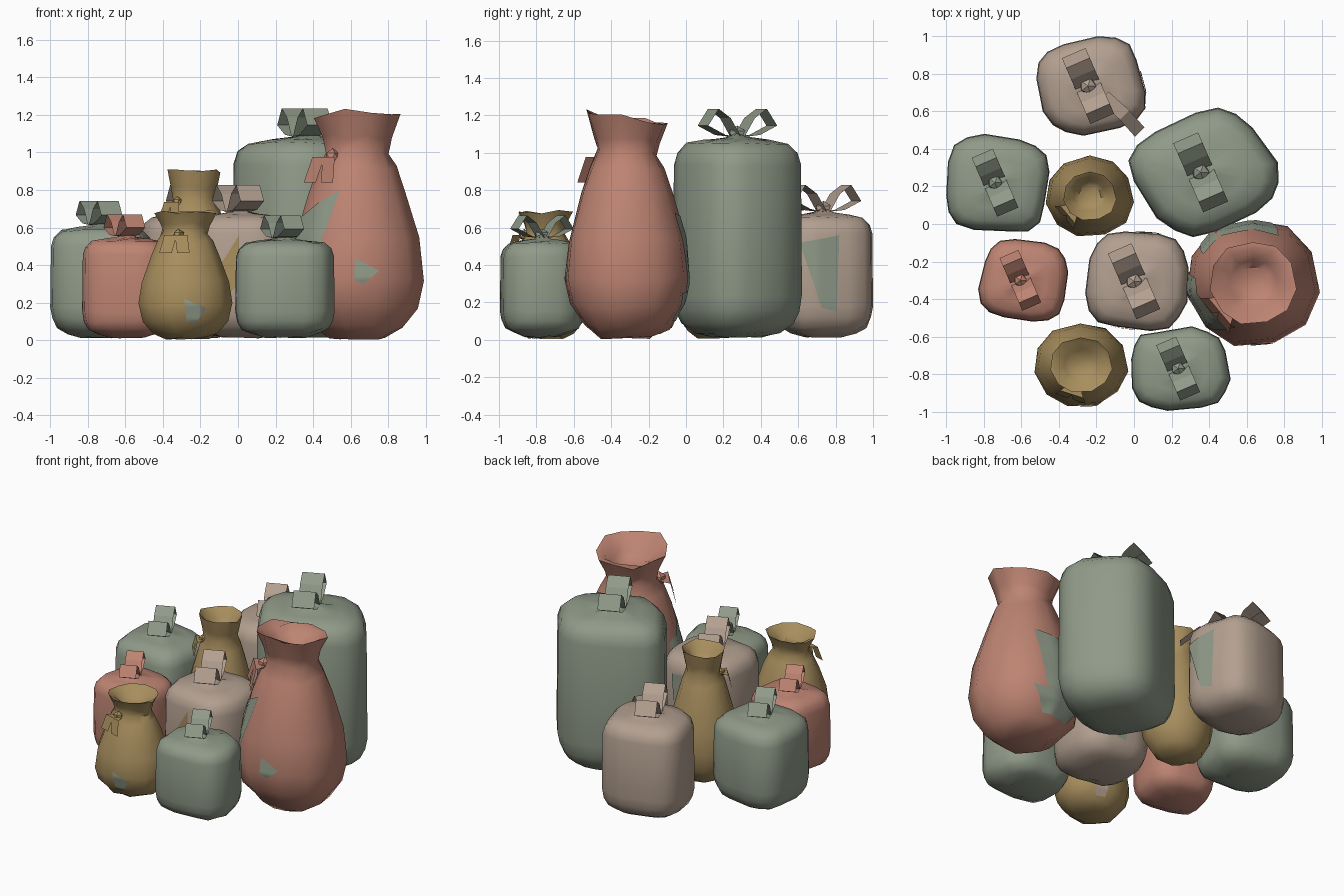
import bpy, bmesh, random
from math import cos, sin, radians, pi, copysign
from mathutils import Vector
from mathutils.bvhtree import BVHTree

random.seed(4)
if "Cube" in bpy.data.objects:
    bpy.data.objects.remove(bpy.data.objects["Cube"])


def make_material(name, rgb):
    mat = bpy.data.materials.new(name)
    mat.use_nodes = True
    mat.diffuse_color = (*rgb, 1)
    bsdf = mat.node_tree.nodes["Principled BSDF"]
    bsdf.inputs["Base Color"].default_value = (*rgb, 1)
    bsdf.inputs["Roughness"].default_value = 0.9
    return mat


GREEN = make_material("sage green cloth", (0.28, 0.325, 0.25))
RED = make_material("terracotta cloth", (0.51, 0.23, 0.17))
PINK = make_material("dusty pink cloth", (0.45, 0.35, 0.28))
YELLOW = make_material("ochre cloth", (0.39, 0.27, 0.11))

smooth_parts = []


def finish(name, bm, mat, smooth=False):
    mesh = bpy.data.meshes.new(name)
    bm.to_mesh(mesh)
    bm.free()
    mesh.materials.append(mat)
    obj = bpy.data.objects.new(name, mesh)
    bpy.context.collection.objects.link(obj)
    if smooth:
        smooth_parts.append(obj)


def loft(rings, closed=True):
    """Skin a list of point rings, bottom to top; closed rings get caps."""
    bm = bmesh.new()
    rows = [[bm.verts.new(p) for p in ring] for ring in rings]
    n = len(rows[0])
    for low, high in zip(rows, rows[1:]):
        for j in range(n if closed else n - 1):
            k = (j + 1) % n
            bm.faces.new((low[j], low[k], high[k], high[j]))
    if closed:
        bm.faces.new(rows[0][::-1])
        bm.faces.new(rows[-1])
    return bm


def footprint(sides, power, turn, hx, hy):
    """Rounded-square outline, turned, then fitted to the half widths."""
    pts = []
    for i in range(sides):
        a = 2 * pi * (i + 0.5) / sides
        c, s = cos(a), sin(a)
        x = copysign(abs(c) ** (2 / power), c)
        y = copysign(abs(s) ** (2 / power), s)
        t = radians(turn)
        wobble = random.uniform(0.95, 1.03)
        pts.append(Vector((x * cos(t) - y * sin(t), x * sin(t) + y * cos(t))) * wobble)
    for axis, half in ((0, hx), (1, hy)):
        lo, hi = min(p[axis] for p in pts), max(p[axis] for p in pts)
        for p in pts:
            p[axis] = (2 * (p[axis] - lo) / (hi - lo) - 1) * half
    return pts


def body(name, mat, centre, outline, profile, jitter, lean=0):
    """Bag skin; lean tips the upper rings down towards the back."""
    cx, cy = centre
    tall = max(z for r, z in profile)
    rings = []
    for r, z in profile:
        tip = lean * (z / tall) ** 6
        rings.append([(cx + p.x * r, cy + p.y * r,
                       max(0.005, z - tip * p.y * r + random.uniform(-jitter, jitter)))
                      for p in outline])
    bm = loft(rings)
    tree = BVHTree.FromBMesh(bm)
    finish(name, bm, mat, True)
    return tree


def strip(name, mat, path, across):
    """Flat ribbon: a path swept sideways."""
    finish(name, loft([[p - across for p in path], [p + across for p in path]], False), mat)


def knot(name, mat, spot, radius):
    bm = bmesh.new()
    bmesh.ops.create_icosphere(bm, subdivisions=1, radius=radius)
    bmesh.ops.translate(bm, verts=bm.verts, vec=spot)
    finish(name, bm, mat)


def patch(name, mat, tree, centre, corners, n=10):
    """Sewn patch laid on a bag; corners are (angle, height)."""
    a, b, c, d = (Vector(p) for p in corners)
    rows = []
    for i in range(n + 1):
        row = []
        for j in range(n + 1):
            ang, z = a.lerp(b, j / n).lerp(d.lerp(c, j / n), i / n)
            out = Vector((cos(radians(ang)), sin(radians(ang)), 0))
            start = Vector((*centre, z)) + out * 2
            hit = tree.ray_cast(start, -out)[0]
            row.append(hit + out * 0.006)
        rows.append(row)
    bm = loft(rows, False)
    bmesh.ops.recalc_face_normals(bm, faces=bm.faces)
    finish(name, bm, mat, True)


def bow_bag(name, mat, centre, half, height, turn, bow):
    """Boxy bundle gathered on top under a two-loop bow."""
    c = 0.3 * min(half)
    profile = [(0.4, 0.015), (0.66, 0.035), (0.87, 0.85 * c), (0.96, 1.5 * c), (1, 2.3 * c),
               (0.985, height - 1.3 * c), (0.93, height - 0.65 * c),
               (0.79, height - 0.2 * c), (0.52, height - 0.03 * c),
               (0.2, height + 0.01), (0.08, height + 0.03)]
    tree = body(name + "_body", mat, centre, footprint(16, 3.1, turn, *half), profile, 0.005)
    top = Vector((centre[0] - 0.015, centre[1], height + 0.015))
    along, across = Vector((0.4, -0.92, 0)), Vector((0.92, 0.4, 0))
    loop = [(0.01, 0), (0.07, 0.1), (0.14, 0.15), (0.2, 0.06), (0.1, 0.01), (0.01, 0)]
    for side, label in ((1, "front"), (-1, "back")):
        path = [top + along * side * u * bow + Vector((0, 0, v * bow)) for u, v in loop]
        strip(f"{name}_{label}_bow_loop", mat, path, across * 0.072 * bow)
    knot(name + "_knot", mat, top + Vector((0, 0, 0.01)), 0.05 * bow)
    return tree


def neck_sack(name, mat, centre, half, height, rim, tie_angle, lean=0):
    """Pear-shaped sack with a pinched neck and flared open mouth."""
    profile = [(0.42, 0.01), (0.68, 0.055), (0.91, 0.15), (1, 0.27), (0.93, 0.44),
               (0.73, 0.64), (0.59, 0.75), (0.47, 0.82), (0.52, 0.88), (rim, 0.975),
               (rim - 0.1, 0.955), (0.36, 0.91), (0.25, 0.88)]
    outline = footprint(11, 2.2, 10, *half)
    tree = body(name + "_body", mat, centre, outline,
                [(r, z * height) for r, z in profile], 0.016 * height, lean)
    # knot at the neck with two loose ends
    a = radians(tie_angle)
    out, side = Vector((cos(a), sin(a), 0)), Vector((-sin(a), cos(a), 0))
    size = half[0]
    start = Vector((*centre, height * 0.8)) + out * size * 0.48
    knot(name + "_knot", mat, start, size * 0.13)
    for s in (1, -1):
        path = [start, start + (out * 0.18 + side * s * 0.12) * size,
                start + (out * 0.28 + side * s * 0.2) * size - Vector((0, 0, size * 0.38))]
        strip(f"{name}_tie_end_{'left' if s > 0 else 'right'}", mat, path, side * size * 0.14)
    return tree


# boxy bundles
bow_bag("tall_green_bag", GREEN, (0.37, 0.275), (0.4, 0.345), 1.07, 28, 1)
bow_bag("left_green_bag", GREEN, (-0.725, 0.22), (0.275, 0.26), 0.6, -6, 0.85)
bow_bag("front_green_bag", GREEN, (0.25, -0.77), (0.265, 0.225), 0.53, 6, 0.8)
bow_bag("small_red_bag", RED, (-0.59, -0.3), (0.24, 0.22), 0.54, -8, 0.76)
middle = (0.015, -0.305)
middle_tree = bow_bag("middle_pink_bag", PINK, middle, (0.275, 0.265), 0.67, -5, 0.95)
back = (-0.23, 0.735)
back_tree = bow_bag("back_pink_bag", PINK, back, (0.29, 0.265), 0.67, 12, 0.95)
strip("back_pink_bag_tail", PINK, [Vector((-0.16, 0.68, 0.7)), Vector((-0.05, 0.58, 0.69)),
                                   Vector((0.03, 0.49, 0.6))], Vector((0.025, 0.025, 0)))

# tied sacks
big = (0.635, -0.315)
big_tree = neck_sack("big_red_sack", RED, big, (0.355, 0.335), 1.22, 0.65, -140, 0.15)
front = (-0.28, -0.75)
front_tree = neck_sack("front_ochre_sack", YELLOW, front, (0.25, 0.22), 0.7, 0.66, -108)
neck_sack("back_ochre_sack", YELLOW, (-0.235, 0.15), (0.235, 0.215), 0.92, 0.6, -140)

# sewn patches
patch("big_sack_front_patch", GREEN, big_tree, big,
      [(-92, 0.44), (-93, 0.32), (-84, 0.3), (-70, 0.37)])
patch("big_sack_side_patch", GREEN, big_tree, big,
      [(-112, 0.8), (-134, 0.42), (-190, 0.3), (-185, 0.62)])
patch("big_sack_back_patch", GREEN, big_tree, big,
      [(62, 0.68), (150, 0.62), (140, 0.24), (76, 0.26)])
patch("big_sack_low_patch", GREEN, big_tree, big,
      [(60, 0.25), (135, 0.26), (125, 0.1), (76, 0.1)])
patch("back_bag_patch", GREEN, back_tree, back,
      [(-24, 0.52), (18, 0.56), (15, 0.15), (-2, 0.17)])
patch("middle_bag_front_patch", YELLOW, middle_tree, middle,
      [(-92, 0.56), (-120, 0.36), (-104, 0.25), (-92, 0.3)])
patch("middle_bag_back_patch", GREEN, middle_tree, middle,
      [(62, 0.55), (92, 0.57), (88, 0.13), (72, 0.14)])
patch("front_sack_patch", GREEN, front_tree, front,
      [(-92, 0.22), (-88, 0.1), (-76, 0.09), (-60, 0.17)])
patch("front_sack_back_patch", PINK, front_tree, front,
      [(54, 0.17), (82, 0.17), (80, 0.06), (58, 0.06)])

# soft cloth shading with crisp folds
bpy.ops.object.select_all(action="DESELECT")
for obj in smooth_parts:
    obj.select_set(True)
bpy.context.view_layer.objects.active = smooth_parts[0]
bpy.ops.object.shade_smooth_by_angle(angle=radians(50))
